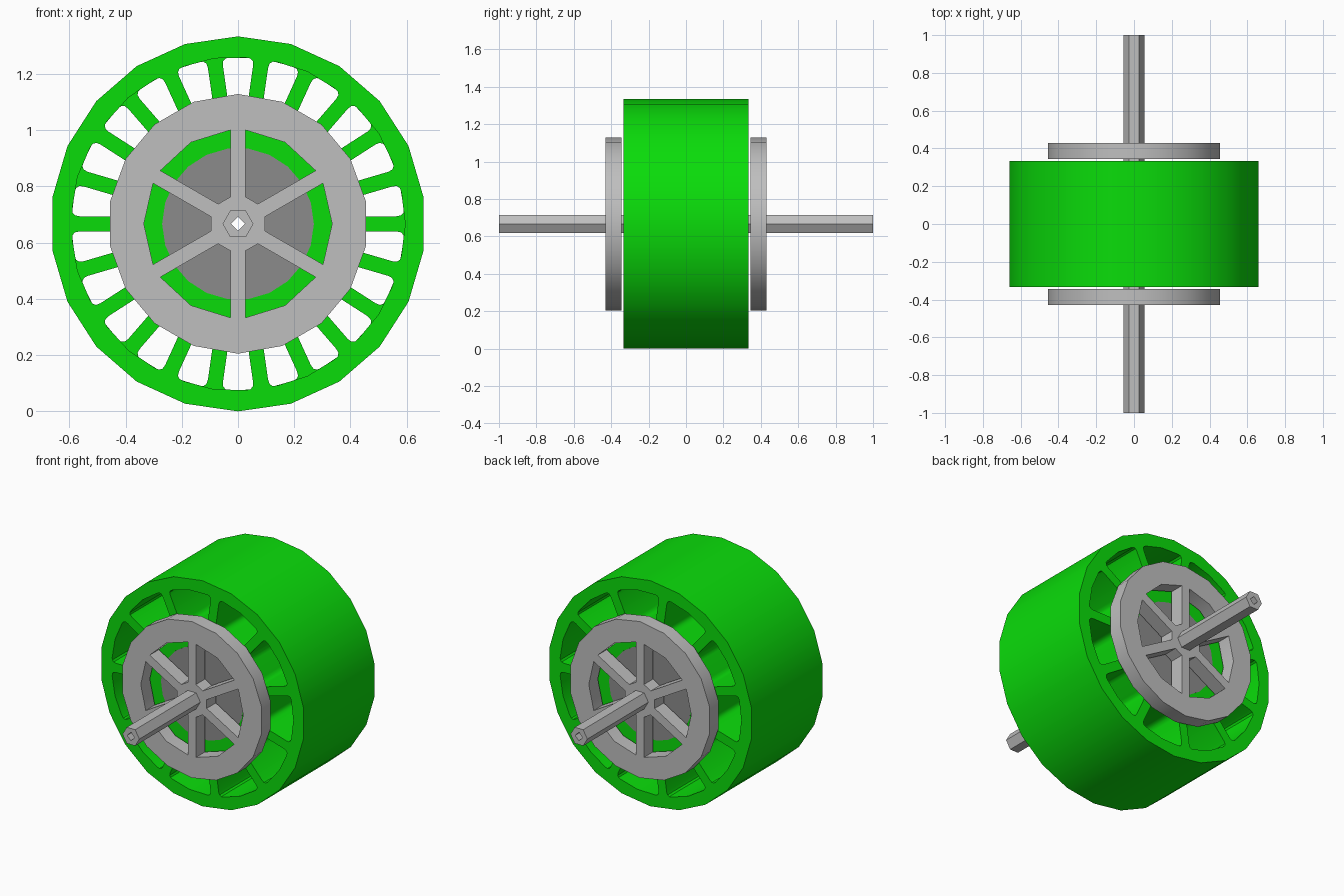
import bpy, bmesh
from math import sin, cos, asin, pi, radians, tau
from mathutils import Matrix, Vector

cube = bpy.data.objects.get("Cube")
if cube:
    bpy.data.objects.remove(cube, do_unlink=True)

AXLE_Z = 0.667


def material(name, rgb):
    m = bpy.data.materials.new(name)
    m.use_nodes = True
    m.diffuse_color = (*rgb, 1)
    m.node_tree.nodes["Principled BSDF"].inputs["Base Color"].default_value = (*rgb, 1)
    return m


green = material("bright green", (0.003, 0.72, 0.003))
grey = material("light grey", (0.52, 0.52, 0.52))
dark = material("dark grey", (0.26, 0.26, 0.26))


def polar(r, a):
    return Vector((r * cos(a), r * sin(a)))


def ngon(r, n, start=0):
    return [polar(r, start + tau * i / n) for i in range(n)]


def rounded(points, corners, size):
    """Replace the chosen corners with short arcs."""
    out = []
    for i, p in enumerate(points):
        if i not in corners:
            out.append(p)
            continue
        a = p + (points[i - 1] - p).normalized() * size
        b = p + (points[(i + 1) % len(points)] - p).normalized() * size
        for t in (0, 0.33, 0.67, 1):
            out.append(a * (1 - t) ** 2 + p * 2 * t * (1 - t) + b * t * t)
    return out


def window(a0, a1, r_in, r_out, half_width, steps):
    """Opening between two parallel-sided spokes at angles a0 and a1."""
    def arc(r):
        off = asin(half_width / r)
        s, e = a0 + off, a1 - off
        return [polar(r, s + (e - s) * i / steps) for i in range(steps + 1)]
    return arc(r_in)[::-1] + arc(r_out)


def plate(name, loops, y0, y1, mat, turned=False):
    """Extrude an outline with holes along y."""
    cu = bpy.data.curves.new(name, "CURVE")
    cu.dimensions, cu.fill_mode = "2D", "BOTH"
    cu.extrude = (y1 - y0) / 2
    for loop in loops:
        s = cu.splines.new("POLY")
        s.points.add(len(loop) - 1)
        for sp, p in zip(s.points, loop):
            sp.co = (p.x, p.y, 0, 1)
        s.use_cyclic_u = True
    tmp = bpy.data.objects.new(name + "_outline", cu)
    bpy.context.collection.objects.link(tmp)
    me = bpy.data.meshes.new_from_object(
        tmp.evaluated_get(bpy.context.evaluated_depsgraph_get()))
    bpy.data.objects.remove(tmp)
    bpy.data.curves.remove(cu)

    place = Matrix.Translation((0, (y0 + y1) / 2, 0)) @ Matrix.Rotation(pi / 2, 4, "X")
    if turned:
        place = Matrix.Rotation(pi, 4, "Z") @ place
    me.transform(Matrix.Translation((0, 0, AXLE_Z)) @ place)
    bm = bmesh.new()
    bm.from_mesh(me)
    bmesh.ops.remove_doubles(bm, verts=bm.verts, dist=0.0001)
    bmesh.ops.recalc_face_normals(bm, faces=bm.faces)
    bm.to_mesh(me)
    bm.free()
    me.materials.clear()
    me.materials.append(mat)
    ob = bpy.data.objects.new(name, me)
    bpy.context.collection.objects.link(ob)
    bpy.ops.object.select_all(action="DESELECT")
    ob.select_set(True)
    bpy.context.view_layer.objects.active = ob
    bpy.ops.object.shade_smooth_by_angle(angle=radians(32))
    return ob


# Wheel half: rim, eleven spokes and inner ring
SPOKES = 11
step = tau / SPOKES
wheel = [ngon(0.667, 22, step / 4), ngon(0.27, 22)]
for i in range(SPOKES):
    a = step * (i - 0.5)
    w = window(a, a + step, 0.38, 0.595, 0.027, 2)
    wheel.append(rounded(w, (0, 2, 3, 5), 0.03))

# Side hub: rim and six spokes
hub = [ngon(0.462, 18, pi / 2)]
for i in range(6):
    a = pi / 2 + i * pi / 3
    hub.append(window(a, a + pi / 3, 0.1, 0.335, 0.026, 2))
    # Straight inner edge
    del hub[-1][1]
bore = ngon(0.025, 4)
shaft_hole = ngon(0.052, 6)
hub.append(shaft_hole)

for side, turned in (("front", False), ("back", True)):
    plate(side + "_wheel_half", wheel, -0.333, 0, green, turned)
    plate(side + "_side_hub", hub, -0.43, -0.345, grey, turned)

# Core and axle
plate("core", [ngon(0.27, 22), shaft_hole], -0.334, 0.334, dark)
plate("axle", [ngon(0.055, 6), bore], -1, 1, grey)
